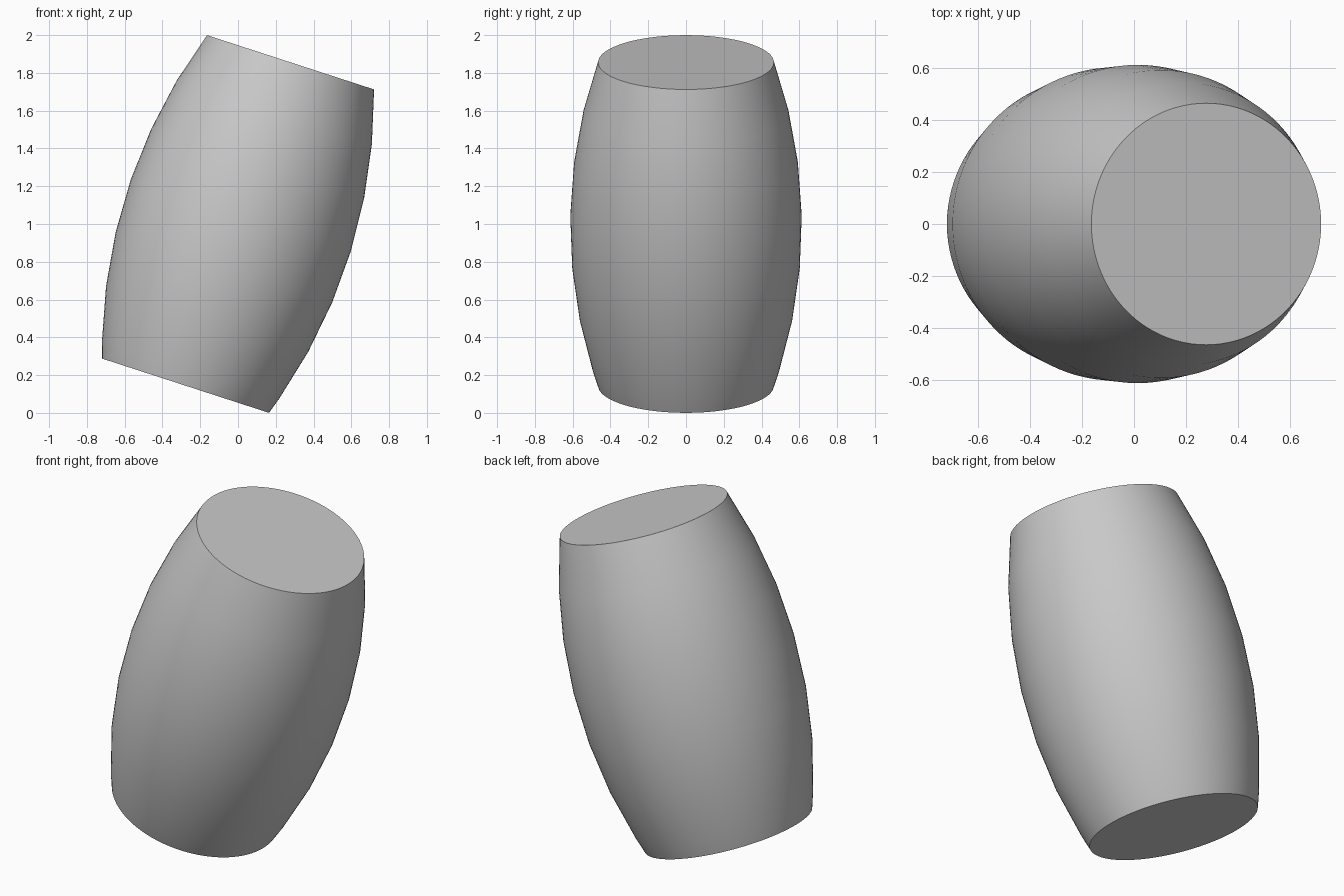
import bpy
import bmesh
from math import asin, cos, pi, radians, sin
from mathutils import Matrix

cube = bpy.data.objects.get("Cube")
if cube:
    bpy.data.objects.remove(cube, do_unlink=True)

HALF_LENGTH = 0.9
END_RADIUS = 0.465
MID_RADIUS = 0.613
TILT = radians(18)
ARC_STEP = radians(5.9)
SIDES = 96

# Plain grey material
grey = bpy.data.materials.new("plain grey")
grey.use_nodes = True
colour = (0.58, 0.58, 0.58, 1)
grey.diffuse_color = colour
grey.node_tree.nodes["Principled BSDF"].inputs["Base Color"].default_value = colour

# Bulging profile: a circular arc stepped evenly from the top end
bulge = MID_RADIUS - END_RADIUS
arc_radius = (HALF_LENGTH ** 2 + bulge ** 2) / (2 * bulge)
half_angle = asin(HALF_LENGTH / arc_radius)
angles = []
angle = half_angle
while angle > -half_angle:
    angles.append(angle)
    angle -= ARC_STEP
angles.append(-half_angle)

# Revolve the profile into stacked rings
bm = bmesh.new()
rings = []
for a in angles:
    r = MID_RADIUS - arc_radius * (1 - cos(a))
    z = arc_radius * sin(a)
    rings.append([bm.verts.new((r * cos(2 * pi * i / SIDES),
                                r * sin(2 * pi * i / SIDES), z))
                  for i in range(SIDES)])

# Smooth barrel wall
for upper, lower in zip(rings, rings[1:]):
    for i in range(SIDES):
        j = (i + 1) % SIDES
        face = bm.faces.new((upper[i], lower[i], lower[j], upper[j]))
        face.smooth = True

# Flat end caps with crisp rims
for cap in (rings[0], rings[-1][::-1]):
    face = bm.faces.new(cap)
    for edge in face.edges:
        edge.smooth = False

# Lean the barrel to its left and stand its lowest rim on the ground
bm.transform(Matrix.Translation((0, 0, 1)) @ Matrix.Rotation(TILT, 4, "Y"))
mesh = bpy.data.meshes.new("tilted_barrel")
bm.to_mesh(mesh)
bm.free()
mesh.materials.append(grey)
barrel = bpy.data.objects.new("tilted_barrel", mesh)
bpy.context.collection.objects.link(barrel)
